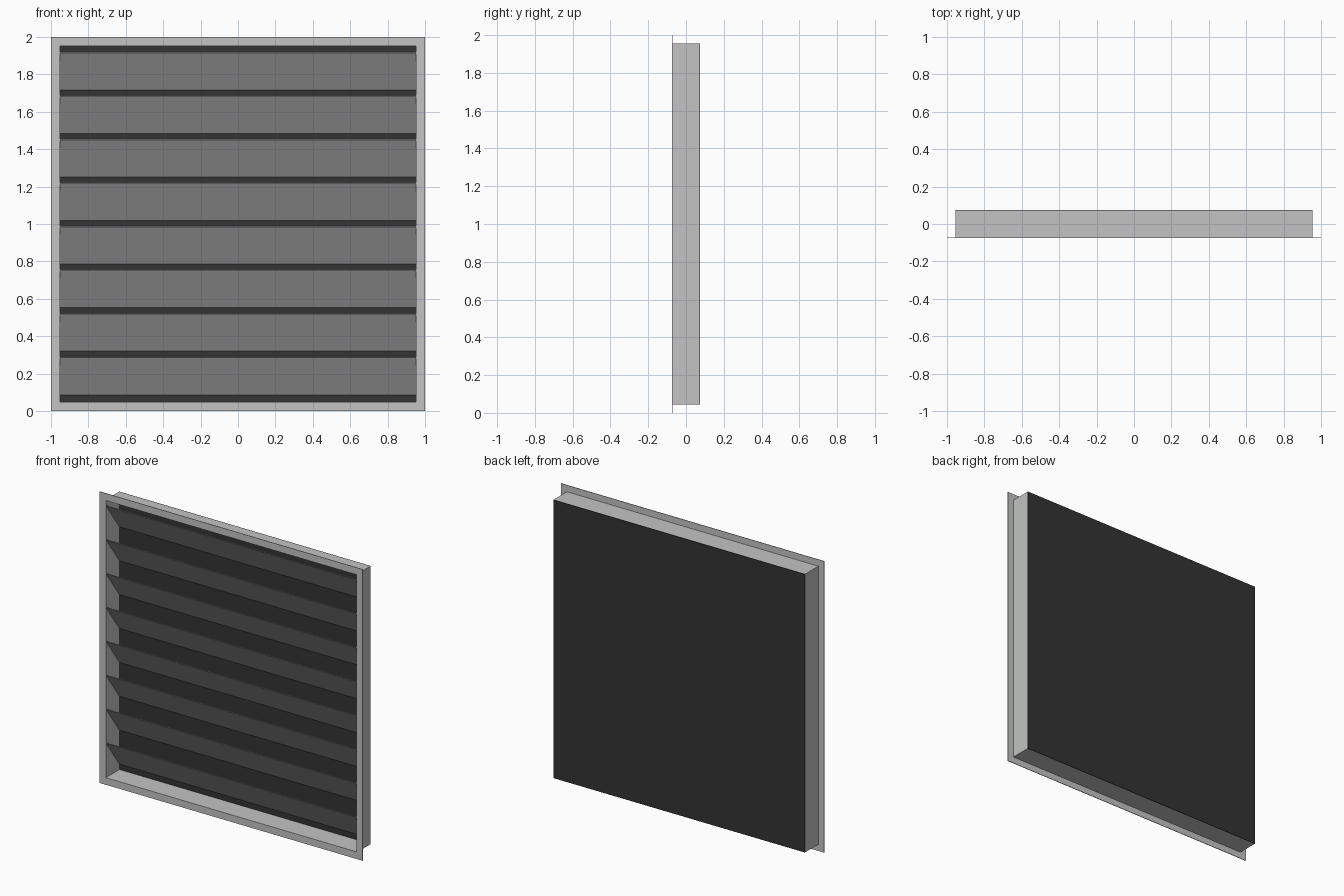
import bpy
import bmesh
from mathutils import Vector

cube = bpy.data.objects.get("Cube")
if cube:
    bpy.data.objects.remove(cube, do_unlink=True)


def material(name, color):
    m = bpy.data.materials.new(name)
    m.use_nodes = True
    m.diffuse_color = color
    m.node_tree.nodes["Principled BSDF"].inputs["Base Color"].default_value = color
    return m


GREY = material("aluminium grey", (0.54, 0.55, 0.54, 1))
DARK = material("dark backing", (0.034, 0.034, 0.034, 1))

FRONT, BACK = -0.075, 0.075   # depth limits
OUTER, INNER = 1.0, 0.955     # half widths of flange and duct
MID = 1.0                     # centre height
SHEET = 0.004                 # sheet metal thickness


def finish(name, bm, mat):
    bmesh.ops.recalc_face_normals(bm, faces=bm.faces)
    mesh = bpy.data.meshes.new(name)
    bm.to_mesh(mesh)
    bm.free()
    mesh.materials.append(mat)
    obj = bpy.data.objects.new(name, mesh)
    bpy.context.collection.objects.link(obj)
    return obj


def square_ring(name, outer, inner, y0, y1, mat):
    """Square tube running front to back."""
    bm = bmesh.new()
    corners = [(-1, -1), (1, -1), (1, 1), (-1, 1)]
    loops = [[bm.verts.new((sx * r, y, MID + sz * r)) for sx, sz in corners]
             for r, y in ((outer, y0), (outer, y1), (inner, y1), (inner, y0))]
    for a, b in zip(loops, loops[1:] + loops[:1]):
        for i in range(4):
            j = (i + 1) % 4
            bm.faces.new((a[i], a[j], b[j], b[i]))
    return finish(name, bm, mat)


def extrude_x(name, profile, half, mat):
    """Profile in (y, z) extruded across the width."""
    bm = bmesh.new()
    face = bm.faces.new([bm.verts.new((-half, y, z)) for y, z in profile])
    new = bmesh.ops.extrude_face_region(bm, geom=[face])["geom"]
    verts = [v for v in new if isinstance(v, bmesh.types.BMVert)]
    bmesh.ops.translate(bm, verts=verts, vec=Vector((2 * half, 0, 0)))
    return finish(name, bm, mat)


# Frame
square_ring("front_flange", OUTER, INNER - SHEET, FRONT, FRONT + SHEET, GREY)
square_ring("duct_walls", INNER, INNER - SHEET, FRONT + SHEET, BACK - SHEET, GREY)

# Backing panel
extrude_x("back_panel", [(BACK - SHEET, MID - INNER), (BACK, MID - INNER),
                         (BACK, MID + INNER), (BACK - SHEET, MID + INNER)],
          INNER, DARK)

# Slats, sloping down toward the back
COUNT, PITCH, DROP = 8, 0.2327, 0.203
LIP = 0.005
for n in range(COUNT):
    top = 0.29 + n * PITCH
    low = top - DROP
    extrude_x(f"slat_{n + 1}",
              [(FRONT + 0.001, top - LIP), (BACK - SHEET, low),
               (BACK - SHEET, low + LIP), (FRONT + 0.001, top)],
              INNER - SHEET, GREY)
